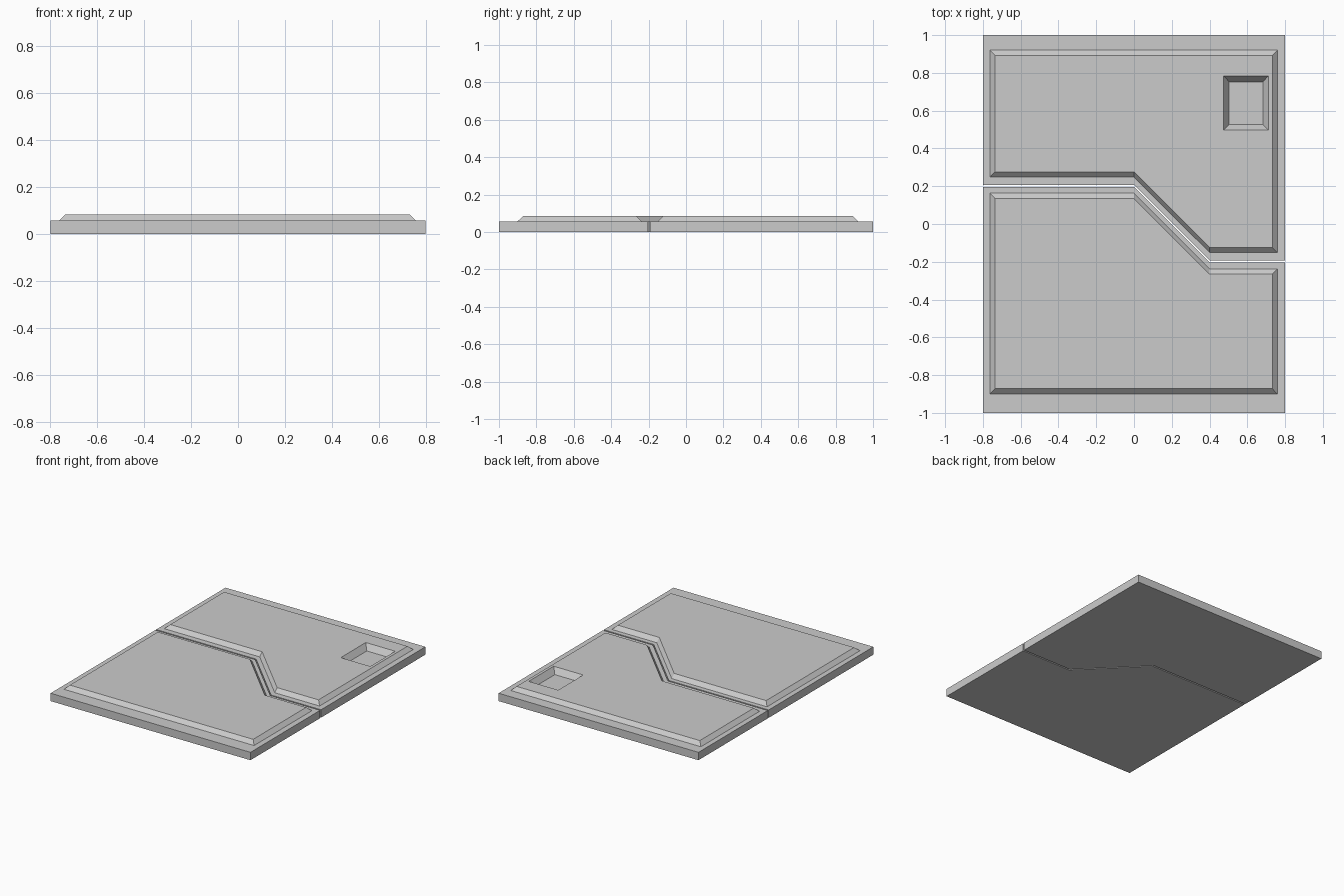
import bpy, bmesh

if "Cube" in bpy.data.objects:
    bpy.data.objects.remove(bpy.data.objects["Cube"])

BASE_Z, TOP_Z, FLOOR_Z = 0.057, 0.084, 0.042


def loft(name, loops):
    """Closed solid through stacked loops of (points, z)."""
    bm = bmesh.new()
    rings = [[bm.verts.new((x, y, z)) for x, y in pts] for pts, z in loops]
    n = len(rings[0])
    for a, b in zip(rings, rings[1:]):
        for i in range(n):
            j = (i + 1) % n
            bm.faces.new((a[i], a[j], b[j], b[i]))
    bm.faces.new(rings[0])
    bm.faces.new(rings[-1])
    bmesh.ops.recalc_face_normals(bm, faces=bm.faces)
    me = bpy.data.meshes.new(name)
    bm.to_mesh(me)
    bm.free()
    ob = bpy.data.objects.new(name, me)
    bpy.context.collection.objects.link(ob)
    return ob


def outline(x0, x1, y_edge, y_left, y_right):
    """Straight outer edge plus the stepped edge along the seam."""
    return [(x0, y_edge), (x0, y_left), (0, y_left),
            (0.4, y_right), (x1, y_right), (x1, y_edge)]


def rect(x0, x1, y0, y1):
    return [(x0, y0), (x1, y0), (x1, y1), (x0, y1)]


def half(name, slab, foot, crown):
    s, f, c = outline(*slab), outline(*foot), outline(*crown)
    return loft(name, [(s, 0), (s, BASE_Z), (f, BASE_Z), (c, TOP_Z)])


# Rear and front interlocking door halves with chamfered raised panels
rear = half("rear_door_half", (-0.8, 0.8, 1, 0.207, -0.193),
            (-0.763, 0.759, 0.92, 0.248, -0.151),
            (-0.736, 0.732, 0.893, 0.276, -0.124))
half("front_door_half", (-0.8, 0.8, -1, 0.197, -0.203),
     (-0.763, 0.759, -0.9, 0.163, -0.237),
     (-0.736, 0.732, -0.872, 0.135, -0.266))

# Tapered recess in the rear half
o, i = (0.475, 0.711, 0.497, 0.783), (0.504, 0.682, 0.526, 0.753)
cutter = loft("recess_cutter", [(rect(*i), FLOOR_Z), (rect(*o), TOP_Z),
                                (rect(*o), TOP_Z + 0.1)])
cutter.hide_render = True
cutter.hide_set(True)
mod = rear.modifiers.new("recess", 'BOOLEAN')
mod.operation = 'DIFFERENCE'
mod.solver = 'EXACT'
mod.object = cutter
